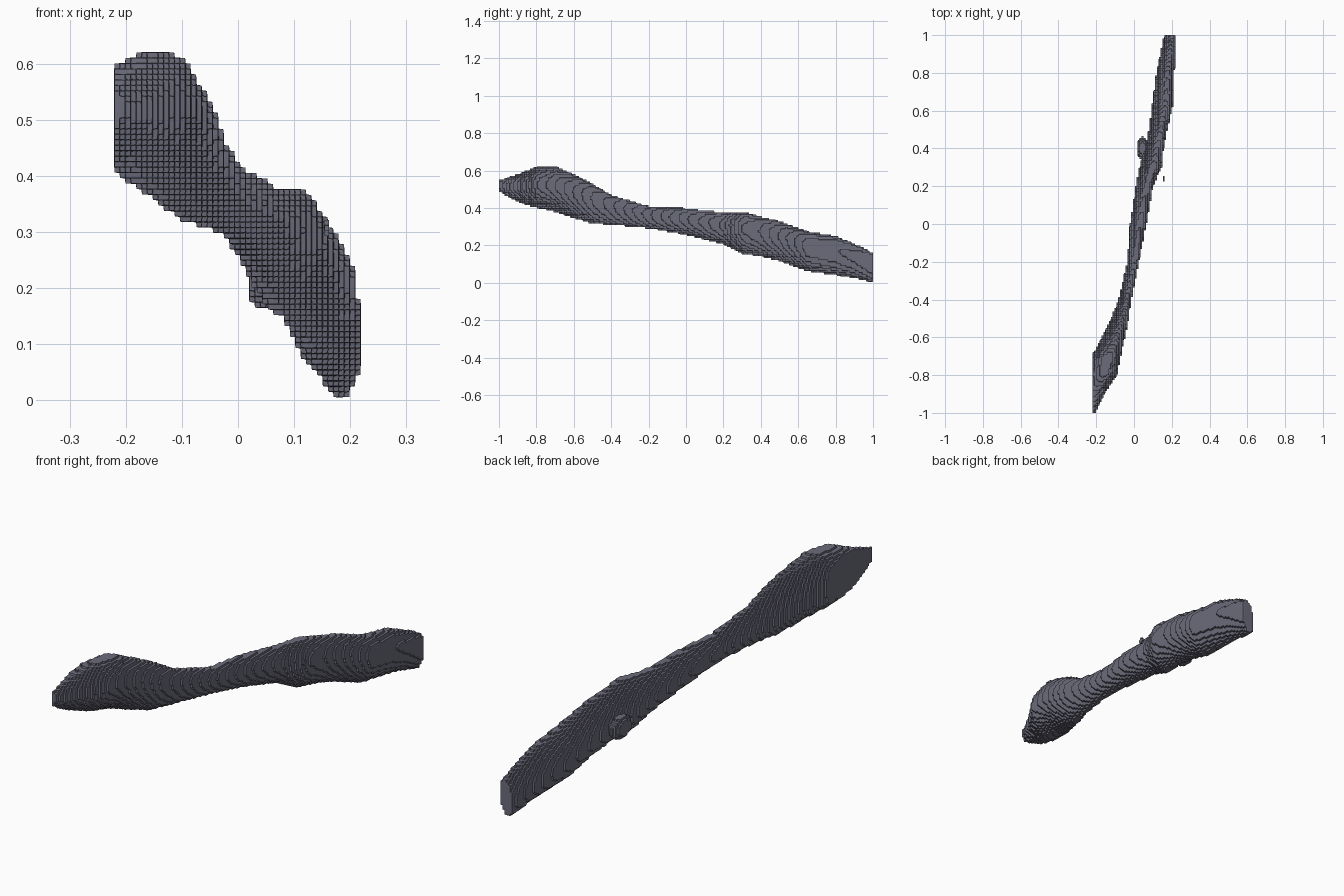
import bpy
import bmesh
import math
from mathutils import Matrix, Vector

default_cube = bpy.data.objects.get("Cube")
if default_cube:
    bpy.data.objects.remove(default_cube)

# One slate grey for everything
slate = bpy.data.materials.new("slate grey")
slate.use_nodes = True
colour = (0.15, 0.15, 0.2, 1)
slate.diffuse_color = colour
slate.node_tree.nodes["Principled BSDF"].inputs["Base Color"].default_value = colour

SIDES = 28
CUT_X = -0.225   # flat side plane that trims the head
LEAN = 0.12      # sections lean sideways as they rise

# Each section: y, left x, right x, bottom z, top z
SECTIONS = [
    (-1, -.25, -.205, .48, .55),
    (-.9, -.29, -.155, .43, .58),
    (-.8, -.26, -.09, .4, .62),
    (-.7, -.235, -.07, .38, .625),
    (-.6, -.17, -.05, .345, .58),
    (-.5, -.12, -.03, .315, .53),
    (-.4, -.08, -.015, .31, .47),
    (-.2, -.035, .025, .29, .41),
    (0, -.02, .065, .255, .4),
    (.2, .01, .1, .205, .375),
    (.3, .03, .145, .155, .38),
    (.4, .06, .155, .14, .355),
    (.5, .08, .175, .115, .33),
    (.65, .1, .21, .06, .275),
    (.8, .12, .212, .04, .25),
    (.9, .14, .215, .025, .21),
    (1, .16, .222, 0, .16),
]


def section_ring(bm, y, left, right, low, high):
    """Leaning oval section, trimmed by the flat side plane."""
    ring = []
    for i in range(SIDES):
        angle = math.tau * i / SIDES
        rise = math.sin(angle) * (high - low) / 2
        x = (left + right) / 2 + math.cos(angle) * (right - left) / 2 + LEAN * rise
        ring.append(bm.verts.new((max(x, CUT_X), y, (low + high) / 2 + rise)))
    return ring


def finish(bm, name):
    bmesh.ops.recalc_face_normals(bm, faces=bm.faces)
    mesh = bpy.data.meshes.new(name)
    bm.to_mesh(mesh)
    bm.free()
    mesh.materials.append(slate)
    obj = bpy.data.objects.new(name, mesh)
    bpy.context.collection.objects.link(obj)
    return obj


def make_stepped(obj, depth, fill):
    """Turn a smooth form into small softened grid steps."""
    steps = obj.modifiers.new("grid steps", 'REMESH')
    steps.mode = 'BLOCKS'
    steps.octree_depth = depth
    steps.scale = fill
    steps.use_remove_disconnected = False
    soften = obj.modifiers.new("soften corners", 'SMOOTH')
    soften.factor = 0.5
    soften.iterations = 1


def pebble(name, centre, radii):
    bm = bmesh.new()
    shape = Matrix.Translation(Vector(centre)) @ Matrix.Diagonal((*radii, 1))
    bmesh.ops.create_icosphere(bm, subdivisions=3, radius=1, matrix=shape)
    return finish(bm, name)


# Long shaft with a swollen head at the front and a thick tail at the back
bm = bmesh.new()
rings = [section_ring(bm, *section) for section in SECTIONS]
for ring, following in zip(rings, rings[1:]):
    for i in range(SIDES):
        j = (i + 1) % SIDES
        bm.faces.new((ring[i], ring[j], following[j], following[i]))
bm.faces.new(rings[0])
bm.faces.new(rings[-1])
make_stepped(finish(bm, "shaft"), 8, 0.8)

# Small side lump and a loose crumb beside the shaft
make_stepped(pebble("side_lump", (.045, .4, .21), (.028, .065, .048)), 4, 0.8)
make_stepped(pebble("loose_crumb", (.158, .24, .307), (.009, .012, .018)), 2, 0.9)
